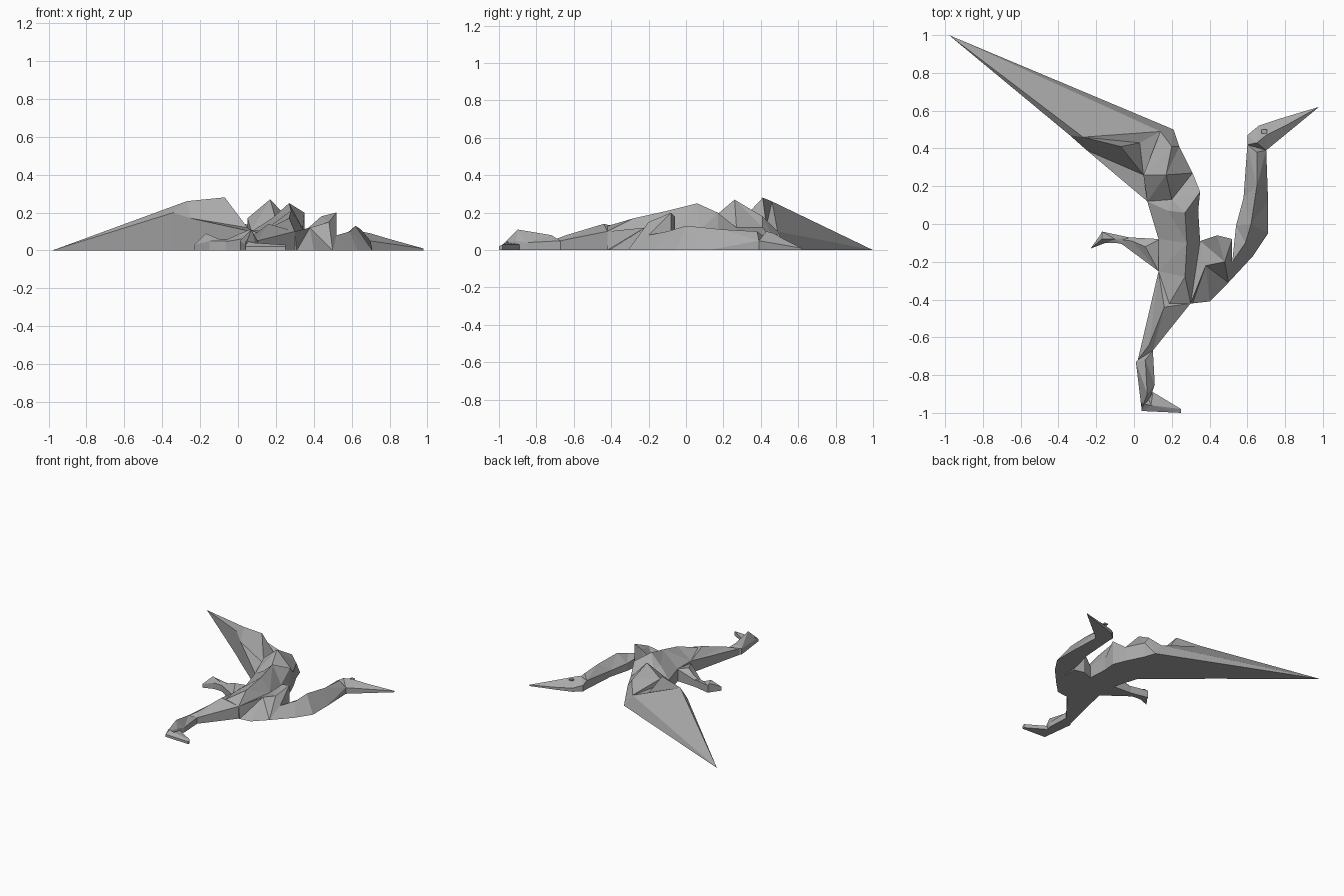
import bpy
import bmesh
from mathutils import Vector
from mathutils.geometry import delaunay_2d_cdt

cube = bpy.data.objects.get("Cube")
if cube:
    bpy.data.objects.remove(cube, do_unlink=True)

grey = bpy.data.materials.new("stone_grey")
grey.use_nodes = True
colour = (0.4, 0.4, 0.4, 1)
grey.diffuse_color = colour
grey.node_tree.nodes["Principled BSDF"].inputs["Base Color"].default_value = colour


def relief(name, outline, ridge=(), ridge_linked=True):
    """Faceted flat-backed slab: outline points run anticlockwise, the ridge lies inside."""
    points = list(outline) + list(ridge)
    count = len(outline)
    edges = [(i, (i + 1) % count) for i in range(count)]
    if ridge_linked:
        edges += [(i, i + 1) for i in range(count, len(points) - 1)]
    flat = [Vector(p[:2]) for p in points]
    result = delaunay_2d_cdt(flat, edges, [], 1, 0.0001)
    positions, triangles, origins = result[0], result[2], result[3]

    bm = bmesh.new()
    top, lookup = [], {}
    for place, source in zip(positions, origins):
        height = points[source[0]][2] if source else 0
        vert = bm.verts.new((place.x, place.y, height))
        top.append(vert)
        for index in source:
            lookup[index] = vert
    for triangle in triangles:
        bm.faces.new([top[i] for i in triangle])

    # flat back and upright sides, sharing vertices where the rim meets the ground
    rim = [lookup[i] for i in range(count)]
    base = [v if v.co.z == 0 else bm.verts.new((v.co.x, v.co.y, 0)) for v in rim]
    bm.faces.new(base[::-1])
    for a, b in edges[:count]:
        loop = list(dict.fromkeys([base[a], base[b], rim[b], rim[a]]))
        if len(loop) > 2:
            bm.faces.new(loop)
    bmesh.ops.recalc_face_normals(bm, faces=bm.faces)

    mesh = bpy.data.meshes.new(name)
    bm.to_mesh(mesh)
    bm.free()
    mesh.materials.append(grey)
    obj = bpy.data.objects.new(name, mesh)
    bpy.context.collection.objects.link(obj)
    return obj


# long raised wing
relief("wing",
       [(-.98, 1, 0), (-.34, .47, .2), (-.25, .39, .17), (.07, .12, .1),
        (.05, .26, .12), (.14, .49, .1), (.21, .5, 0)],
       [(-.27, .46, .26), (-.07, .41, .28), (.03, .43, .13)])

# folded near wing: crumpled shoulder at the top
relief("wing_shoulder",
       [(.07, .12, .1), (.18, .07, .17), (.27, .06, .25), (.34, .07, .1),
        (.35, .17, .2), (.31, .27, .12), (.24, .41, .12), (.21, .5, 0),
        (.14, .49, .1), (.05, .26, .17)],
       [(.2, .41, .18), (.17, .26, .27), (.2, .13, .16)])

# back and folded feathers
relief("body",
       [(.07, .12, .1), (.13, -.08, .1), (.13, -.25, .1), (.17, -.45, .12),
        (.3, -.42, .1), (.35, -.09, .1), (.34, .07, .1), (.27, .06, .25),
        (.18, .07, .17)],
       [(.28, -.1, .21), (.27, -.28, .17)])
relief("chest",
       [(.3, -.42, .1), (.31, -.42, 0), (.4, -.41, 0), (.5, -.31, 0),
        (.52, -.2, .08), (.52, -.08, .2), (.44, -.06, .18), (.35, -.09, .1)],
       [(.48, -.2, .15), (.38, -.22, .12)])

# neck and head
relief("neck",
       [(.5, -.31, 0), (.63, -.17, 0), (.71, -.05, 0), (.71, .12, 0),
        (.7, .39, .05), (.6, .42, .07), (.58, .14, .05), (.54, -.01, .06),
        (.52, -.2, .08)],
       [(.59, -.1, .1), (.62, 0, .13), (.65, .2, .11), (.65, .38, .1)])
relief("head_and_beak",
       [(.7, .39, .05), (.98, .62, .01), (.78, .56, .02), (.66, .52, .03),
        (.6, .47, .05), (.6, .42, .07)],
       [(.65, .43, .1), (.7, .47, .09), (.8, .52, .06)])

bpy.ops.mesh.primitive_cube_add(size=1, location=(.69, .49, .08))
eye = bpy.context.object
eye.name = "eye"
eye.scale = (.03, .02, .01)
eye.data.materials.append(grey)

# outstretched leg
relief("thigh",
       [(.13, -.25, .1), (.02, -.72, .05), (.1, -.67, .05), (.3, -.42, .1),
        (.17, -.45, .12)][:4],
       [(.16, -.44, .14), (.08, -.64, .08)])
relief("shin",
       [(.01, -.73, .05), (.04, -.98, .03), (.09, -.91, .05), (.11, -.85, .04),
        (.1, -.67, .05), (.02, -.72, .05)],
       [(.06, -.72, .08), (.07, -.9, .11)])
relief("foot",
       [(.04, -.99, .02), (.25, -1, .02), (.25, -.98, .03), (.1, -.89, .03),
        (.04, -.95, .05)],
       [(.07, -.91, .11), (.09, -.96, .04)])

# leg tucked behind
relief("rear_thigh",
       [(.13, -.25, .08), (.14, -.08, .1), (-.04, -.07, .05), (-.1, -.08, .04)],
       [(.06, -.12, .11), (-.01, -.09, .08)])
relief("rear_foot",
       [(-.23, -.13, .03), (-.15, -.1, .05), (-.1, -.1, .05), (-.04, -.11, .05),
        (-.03, -.07, .06), (-.17, -.04, .06), (-.18, -.06, .07)],
       [(-.17, -.08, .09), (-.1, -.08, .06)])
